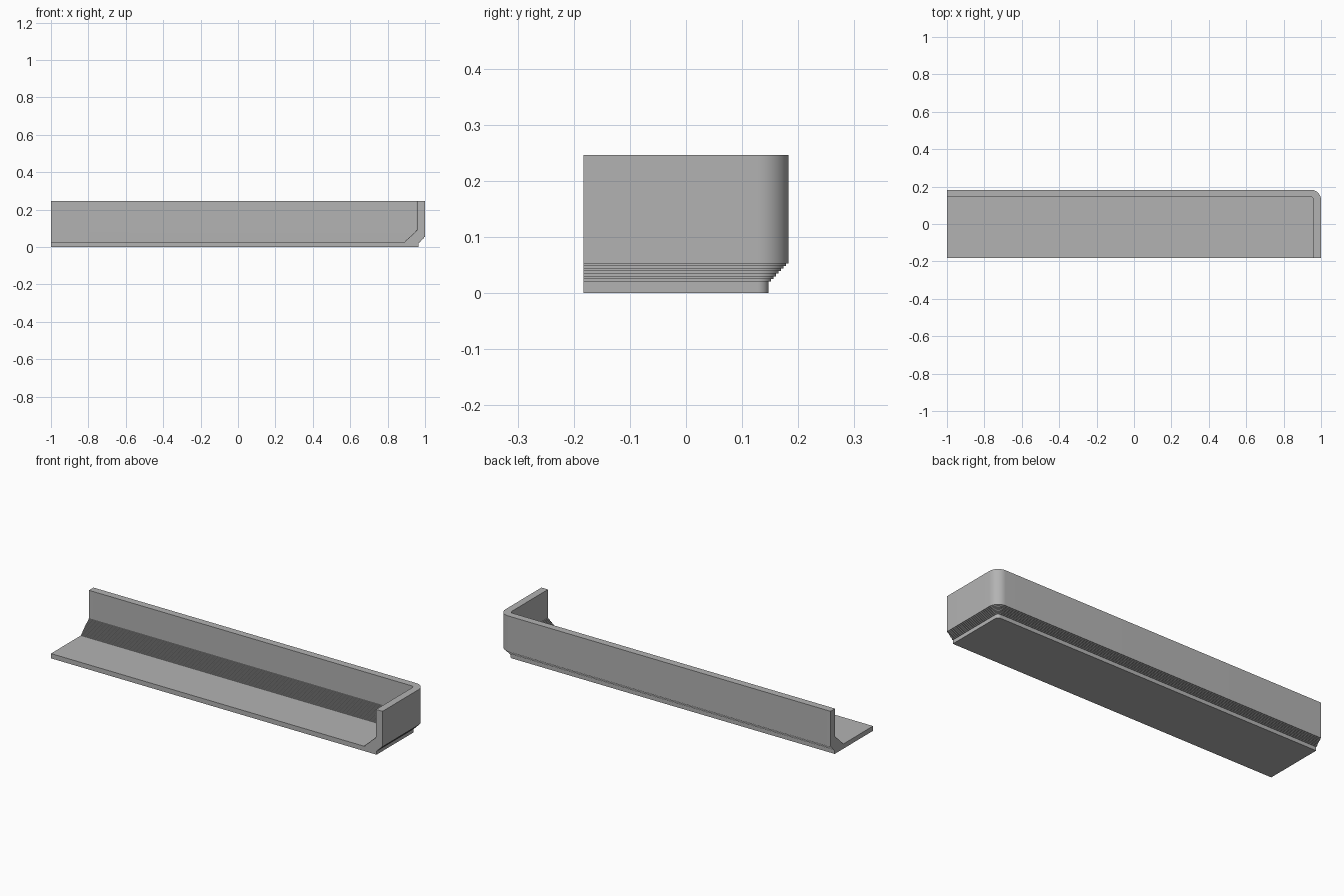
import bpy, bmesh, math

if "Cube" in bpy.data.objects:
    bpy.data.objects.remove(bpy.data.objects["Cube"])

HALF_Y, TOP = 0.183, 0.246
RADIUS, SEGMENTS = 0.055, 12
FOOT_INSET, FOOT_Z, LEDGE_Z = 0.036, 0.02, 0.055    # outer foot and stepped flare
WALL, STEP_TOP = 0.039, 0.096                       # wall thickness, top of inner steps
FLOOR_INSET, FLOOR_Z = 0.113, 0.026


def stairs(a, b, count):
    """Stair points between two (inset, z) points, riser first."""
    pts = []
    for i in range(count):
        x0 = a[0] + (b[0] - a[0]) * i / count
        x1 = a[0] + (b[0] - a[0]) * (i + 1) / count
        z1 = a[1] + (b[1] - a[1]) * (i + 1) / count
        pts += [(x0, z1), (x1, z1)]
    return pts


# Wall cross-section as (inset from outer face, height), from the base, over the rim, to the floor
profile = [(FOOT_INSET, 0.0)]
profile += stairs((FOOT_INSET, FOOT_Z - 0.004), (0.0, LEDGE_Z - 0.002), 8)
profile += [(0.0, TOP), (WALL, TOP)]
profile += stairs((WALL, STEP_TOP), (FLOOR_INSET, FLOOR_Z), 16)


def wall_path(inset):
    """Plan line from the open front, round the corner, to the open left end."""
    r = max(RADIUS - inset, 0.0)
    cx, cy = 1 - inset - r, HALF_Y - inset - r
    arc = [(cx + r * math.cos(t), cy + r * math.sin(t))
           for t in (math.pi / 2 * i / SEGMENTS for i in range(SEGMENTS + 1))]
    return [(1 - inset, -HALF_Y)] + arc + [(-1.0, HALF_Y - inset)]


bm = bmesh.new()
rings = [[bm.verts.new((x, y, z)) for x, y in wall_path(d)] for d, z in profile]

# Wall surfaces
for low, high in zip(rings, rings[1:]):
    for i in range(len(low) - 1):
        bm.faces.new((low[i], low[i + 1], high[i + 1], high[i]))

# Underside, floor and the two cut ends
base = bm.verts.new((-1, -HALF_Y, 0))
floor = bm.verts.new((-1, -HALF_Y, FLOOR_Z))
bm.faces.new(rings[0] + [base])
bm.faces.new(rings[-1] + [floor])
bm.faces.new([r[0] for r in rings] + [floor, base])
bm.faces.new([r[-1] for r in rings] + [floor, base])
bmesh.ops.remove_doubles(bm, verts=bm.verts, dist=1e-5)
bmesh.ops.recalc_face_normals(bm, faces=bm.faces)

mesh = bpy.data.meshes.new("tray_section")
bm.to_mesh(mesh)
bm.free()
tray = bpy.data.objects.new("tray_section", mesh)
bpy.context.collection.objects.link(tray)

gray = bpy.data.materials.new("plain_gray")
gray.diffuse_color = (0.45, 0.45, 0.45, 1)
gray.use_nodes = True
gray.node_tree.nodes["Principled BSDF"].inputs["Base Color"].default_value = gray.diffuse_color
mesh.materials.append(gray)

# Smooth the rounded corner, keep the steps sharp
bpy.context.view_layer.objects.active = tray
tray.select_set(True)
bpy.ops.object.shade_smooth_by_angle(angle=math.radians(30))
